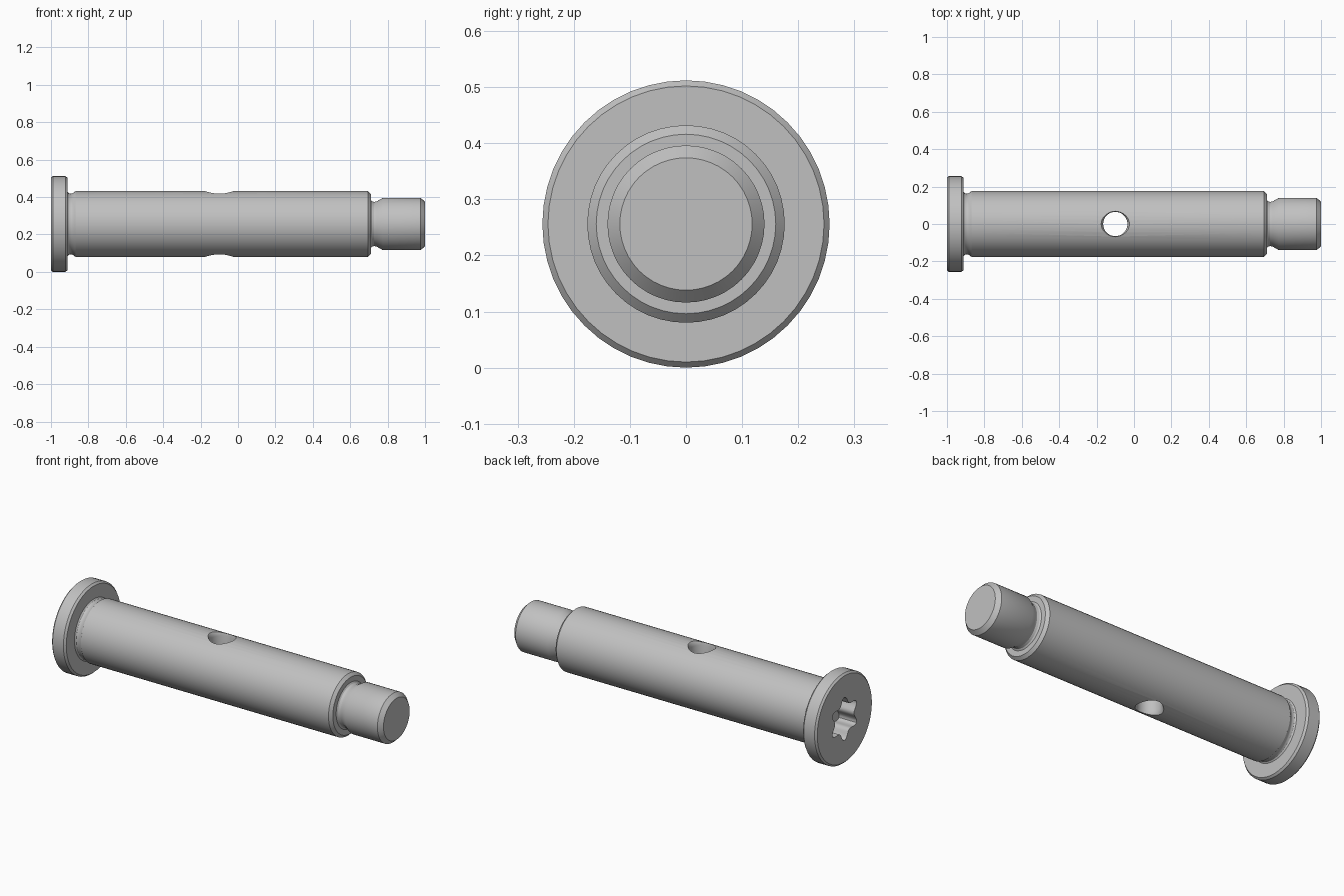
import bpy, bmesh, math
from mathutils import Vector, Matrix

if "Cube" in bpy.data.objects:
    bpy.data.objects.remove(bpy.data.objects["Cube"], do_unlink=True)

AXIS_Z = 0.256

# Single plain steel colour
steel = bpy.data.materials.new("steel_grey")
steel.use_nodes = True
colour = (0.53, 0.53, 0.53, 1)
steel.diffuse_color = colour
steel.node_tree.nodes["Principled BSDF"].inputs["Base Color"].default_value = colour


def add_object(name, bm, location):
    bmesh.ops.recalc_face_normals(bm, faces=bm.faces)
    mesh = bpy.data.meshes.new(name)
    bm.to_mesh(mesh)
    bm.free()
    mesh.materials.append(steel)
    obj = bpy.data.objects.new(name, mesh)
    obj.location = location
    bpy.context.collection.objects.link(obj)
    return obj


def lathe(name, profile, axis, location, steps):
    """Turn (distance along axis, radius) pairs around the x or z axis."""
    bm = bmesh.new()
    if axis == "x":
        points = [Vector((d, 0, r)) for d, r in profile]
        direction = Vector((1, 0, 0))
    else:
        points = [Vector((r, 0, d)) for d, r in profile]
        direction = Vector((0, 0, 1))
    verts = [bm.verts.new(p) for p in points]
    edges = [bm.edges.new(pair) for pair in zip(verts, verts[1:])]
    bmesh.ops.spin(bm, geom=verts + edges, cent=(0, 0, 0), axis=direction,
                   angle=math.tau, steps=steps, use_merge=False)
    bmesh.ops.remove_doubles(bm, verts=bm.verts, dist=0.0003)
    return add_object(name, bm, location)


def cut(target, cutter):
    cutter.hide_render = True
    mod = target.modifiers.new("cut", "BOOLEAN")
    mod.operation = "DIFFERENCE"
    mod.solver = "EXACT"
    mod.object = cutter
    bpy.context.view_layer.objects.active = target
    bpy.ops.object.modifier_apply(modifier=mod.name)
    bpy.data.objects.remove(cutter, do_unlink=True)


# Pin: flanged head, relief groove, shank, second groove, stepped tip
pin = lathe("pin_body", [
    (-1, 0), (-1, 0.246), (-0.99, 0.256), (-0.922, 0.256), (-0.911, 0.246),
    (-0.911, 0.172), (-0.905, 0.165), (-0.895, 0.162), (-0.885, 0.164),
    (-0.868, 0.176), (0.694, 0.176), (0.71, 0.16), (0.71, 0.13),
    (0.716, 0.122), (0.728, 0.118), (0.742, 0.121), (0.775, 0.14),
    (0.977, 0.14), (1, 0.118), (1, 0)], "x", (0, 0, AXIS_Z), 48)

# Cross hole with softly flared mouths
half = [(0.3, 0.085), (0.18, 0.079), (0.168, 0.07), (0.15, 0.065)]
flare = [(0.3, 0)] + half + [(-d, r) for d, r in reversed(half)] + [(-0.3, 0)]
cut(pin, lathe("cross_hole_cutter", flare, "z", (-0.1, 0, AXIS_Z), 32))

# Six-lobed driver socket in the head
bm = bmesh.new()
count = 72
ring = []
for i in range(count):
    a = math.tau * i / count
    r = 0.085 + 0.038 * (0.5 + 0.5 * math.cos(6 * a)) ** 1.3
    ring.append(bm.verts.new((-0.1, r * math.sin(a), r * math.cos(a))))
face = bm.faces.new(ring)
grown = bmesh.ops.extrude_face_region(bm, geom=[face])["geom"]
bmesh.ops.translate(bm, vec=(0.21, 0, 0),
                    verts=[g for g in grown if isinstance(g, bmesh.types.BMVert)])
cut(pin, add_object("socket_cutter", bm, (-1, 0, AXIS_Z)))

# Smooth the turned surfaces, keep the machined edges crisp
bpy.ops.object.select_all(action="DESELECT")
pin.select_set(True)
bpy.context.view_layer.objects.active = pin
bpy.ops.object.shade_smooth_by_angle(angle=math.radians(30))
